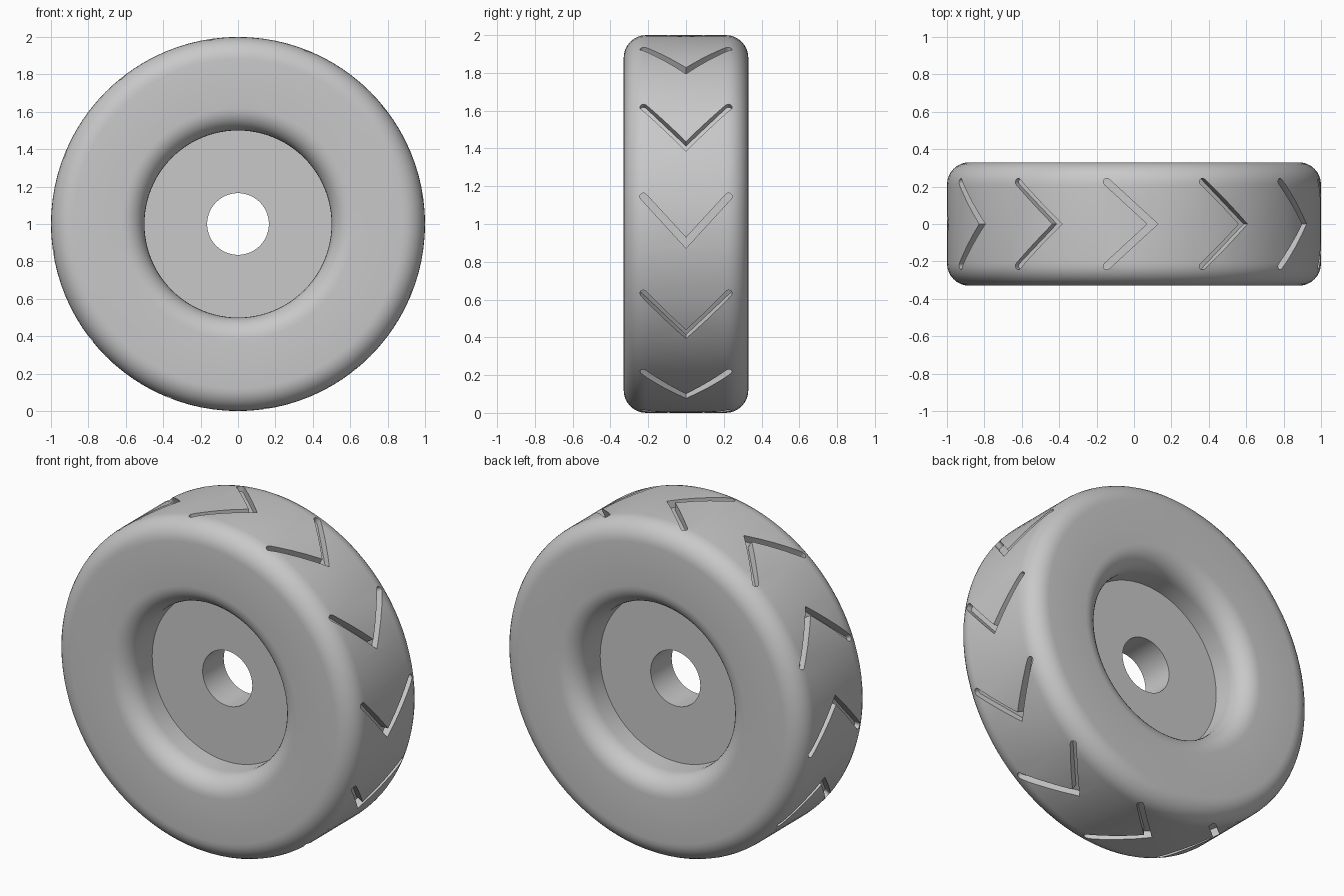
import bpy, bmesh, math
from math import sin, cos, pi
from mathutils import Matrix, Vector

cube = bpy.data.objects.get("Cube")
if cube:
    bpy.data.objects.remove(cube, do_unlink=True)

HALF_WIDTH = 0.33
FILLET = 0.12
GROOVES = 12
AXLE = Vector((0, 0, 1))

grey = bpy.data.materials.new("plain grey")
grey.use_nodes = True
grey.diffuse_color = (0.58, 0.58, 0.58, 1)
grey.node_tree.nodes["Principled BSDF"].inputs["Base Color"].default_value = grey.diffuse_color


def make_object(name, bm):
    bmesh.ops.recalc_face_normals(bm, faces=bm.faces)
    mesh = bpy.data.meshes.new(name)
    bm.to_mesh(mesh)
    bm.free()
    mesh.materials.append(grey)
    obj = bpy.data.objects.new(name, mesh)
    obj.location = AXLE
    bpy.context.collection.objects.link(obj)
    return obj


def revolve(name, profile, segments):
    """Spin a closed (radius, y) profile around the wheel axis."""
    bm = bmesh.new()
    rings = []
    for i in range(segments):
        a = 2 * pi * i / segments
        rings.append([bm.verts.new((r * cos(a), y, r * sin(a))) for r, y in profile])
    n = len(profile)
    for i in range(segments):
        here, there = rings[i], rings[(i + 1) % segments]
        for j in range(n):
            k = (j + 1) % n
            bm.faces.new((here[j], here[k], there[k], there[j]))
    return make_object(name, bm)


def arc(cx, cy, radius, start, end, steps):
    angles = [math.radians(start + (end - start) * i / steps) for i in range(steps + 1)]
    return [(cx + radius * cos(a), cy + radius * sin(a)) for a in angles]


def smooth(obj):
    bpy.ops.object.select_all(action="DESELECT")
    obj.select_set(True)
    bpy.context.view_layer.objects.active = obj
    bpy.ops.object.shade_smooth_by_angle(angle=math.radians(35))


# Tyre: ring with rounded shoulders inside and out
side = HALF_WIDTH - FILLET
outer, inner = 1 - FILLET, 0.5 + FILLET
tyre_profile = (arc(outer, side, FILLET, 0, 90, 8)
                + arc(inner, side, FILLET, 90, 180, 8)
                + arc(inner, -side, FILLET, 180, 270, 8)
                + arc(outer, -side, FILLET, 270, 360, 8))
tyre = revolve("tyre", tyre_profile, 96)

# Hub: recessed disc with an axle hole
hub = revolve("hub", [(0.165, 0.1), (0.503, 0.1), (0.503, -0.1), (0.165, -0.1)], 64)

# Tread cutter: chevrons with rounded ends, repeated round the wheel
radius = 0.019
end = Vector((0.225, 0.145))
apex = Vector((0, -0.1))
slope = math.atan2(end.y - apex.y, end.x)
rise = radius / cos(slope)
tilt = math.degrees(slope)
right_end = arc(end.x, end.y, radius, tilt - 90, tilt + 90, 8)
left_end = [(-u, v) for u, v in reversed(right_end)]
chevron = [(0, apex.y - rise)] + right_end + [(0, apex.y + rise)] + left_end

bm = bmesh.new()
for i in range(GROOVES):
    turn = Matrix.Rotation(2 * pi * i / GROOVES, 4, "Y")
    floor = [bm.verts.new(turn @ Vector((0.95, y, z))) for y, z in chevron]
    top = [bm.verts.new(turn @ Vector((1.1, y, z))) for y, z in chevron]
    bm.faces.new(floor)
    bm.faces.new(top)
    for j in range(len(chevron)):
        k = (j + 1) % len(chevron)
        bm.faces.new((floor[j], floor[k], top[k], top[j]))
cutter = make_object("tread_cutter", bm)
cutter.hide_render = True

cut = tyre.modifiers.new("tread grooves", "BOOLEAN")
cut.operation = "DIFFERENCE"
cut.solver = "EXACT"
cut.object = cutter
bpy.context.view_layer.objects.active = tyre
bpy.ops.object.modifier_apply(modifier=cut.name)
bpy.data.objects.remove(cutter, do_unlink=True)

for part in (tyre, hub):
    smooth(part)
